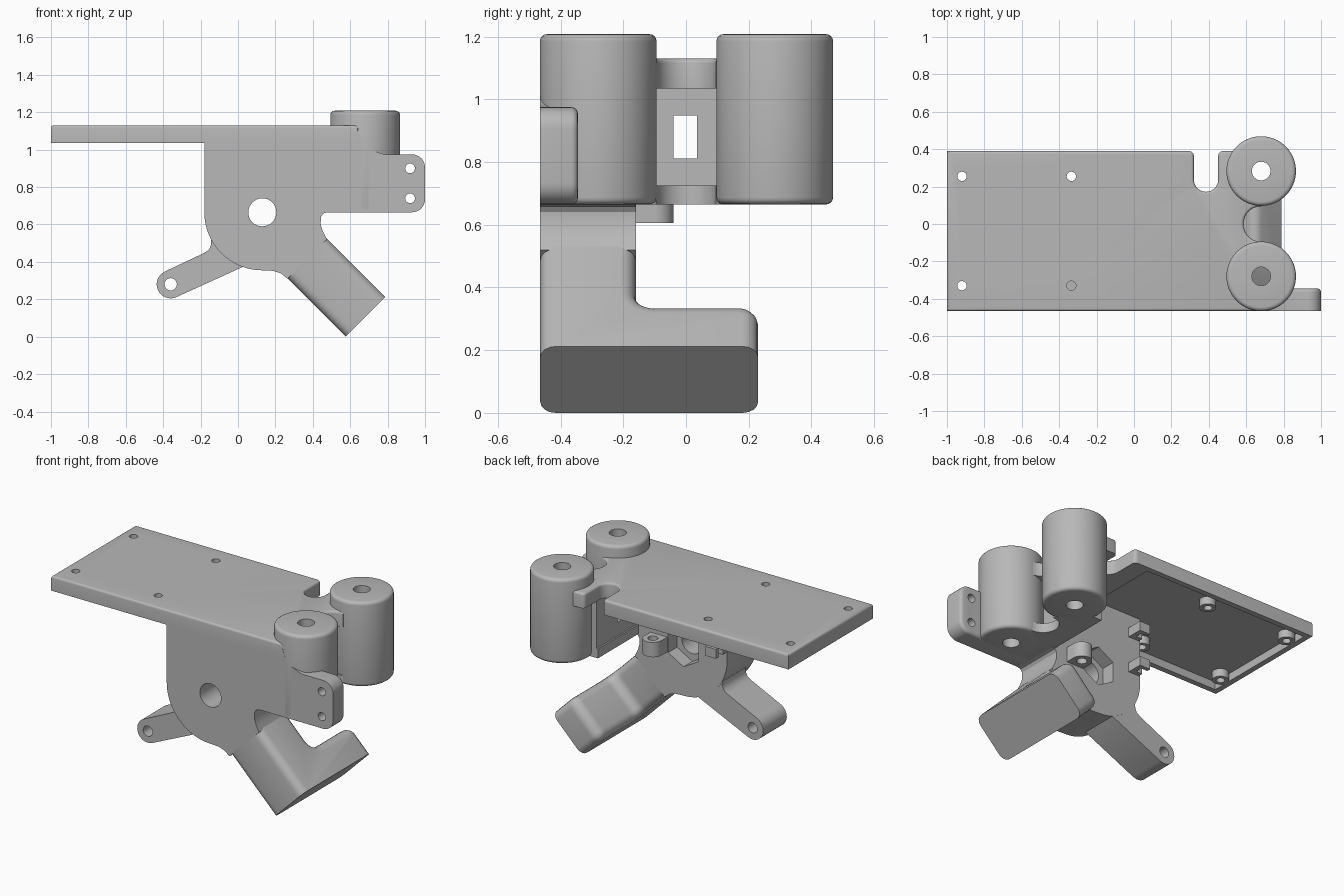
import bpy, bmesh
from math import sin, cos, radians, pi
from mathutils import Matrix, Vector

if "Cube" in bpy.data.objects:
    bpy.data.objects.remove(bpy.data.objects["Cube"])

grey = bpy.data.materials.new("plain grey")
grey.use_nodes = True
colour = (0.48, 0.48, 0.48, 1)
grey.diffuse_color = colour
grey.node_tree.nodes["Principled BSDF"].inputs["Base Color"].default_value = colour

FRONT, BACK = -0.465, -0.16


def arc(cx, cy, r, a, b, n=12):
    """Points along an arc from angle a to angle b in degrees."""
    steps = [radians(a + (b - a) * i / n) for i in range(n + 1)]
    return [(cx + r * cos(t), cy + r * sin(t)) for t in steps]


def prism(name, pts, axis, lo, hi, bevel=0, rule=None, matrix=None):
    """Extrude an outline along y (points are x, z) or z (points are x, y)."""
    def place(p, h):
        return (p[0], h, p[1]) if axis == "y" else (p[0], p[1], h)
    bm = bmesh.new()
    base = bm.faces.new([bm.verts.new(place(p, lo)) for p in pts])
    ext = bmesh.ops.extrude_face_region(bm, geom=[base])
    moved = [g for g in ext["geom"] if isinstance(g, bmesh.types.BMVert)]
    bmesh.ops.translate(bm, verts=moved, vec=Vector(place((0, 0), hi - lo)))
    bmesh.ops.recalc_face_normals(bm, faces=bm.faces)
    if bevel:
        edges = [e for e in bm.edges if rule(*[v.co for v in e.verts])]
        bmesh.ops.bevel(bm, geom=edges, offset=bevel, segments=4, profile=0.5,
                        affect="EDGES", clamp_overlap=True)
    if matrix:
        bm.transform(matrix)
    mesh = bpy.data.meshes.new(name)
    bm.to_mesh(mesh)
    bm.free()
    mesh.materials.append(grey)
    obj = bpy.data.objects.new(name, mesh)
    bpy.context.collection.objects.link(obj)
    return obj


def box(name, x, y, z):
    return prism(name, [(x[0], y[0]), (x[1], y[0]), (x[1], y[1]), (x[0], y[1])], "z", *z)


def rod(name, cx, cy, r, axis, lo, hi, n=32, **kw):
    return prism(name, arc(cx, cy, r, 0, 360 - 360 / n, n - 1), axis, lo, hi, **kw)


def cut(obj, cutter):
    """Subtract a cutter from a part, then discard the cutter."""
    mod = obj.modifiers.new("cut", "BOOLEAN")
    mod.operation, mod.solver, mod.object = "DIFFERENCE", "EXACT", cutter
    bpy.context.view_layer.objects.active = obj
    bpy.ops.object.modifier_apply(modifier=mod.name)
    bpy.data.objects.remove(cutter)


def level(h):
    """Rule choosing the edges lying at height h."""
    return lambda a, b: abs(a.z - h) < 1e-4 and abs(b.z - h) < 1e-4


parts = []

# Tray with a side slot, an end notch, a hollow underside and standoffs
notch = arc(0.68, 0, 0.095, 270, 90, 16)
outline = [(-1, FRONT), (0.64, FRONT)] + notch + [(0.6, 0.39)]
outline += arc(0.475, 0.365, 0.025, 90, 180, 4) + arc(0.385, 0.237, 0.065, 0, -180)
outline += arc(0.295, 0.365, 0.025, 0, 90, 4) + [(-1, 0.39)]
tray = prism("tray", outline, "z", 1.035, 1.13, 0.018, level(1.13))
cut(tray, box("tray_hollow", (-0.965, 0.2), (-0.43, 0.355), (1.0, 1.085)))
parts.append(tray)
for x in (-0.92, -0.335):
    for y in (-0.33, 0.255):
        cut(tray, rod("screw_cutter", x, y, 0.025, "z", 1, 1.2, 20))
        post = rod("standoff", x, y, 0.048, "z", 1.035, 1.09, 24)
        cut(post, rod("screw_cutter", x, y, 0.025, "z", 1, 1.2, 20))
        parts.append(post)

# Body with round hub, through hole and hexagonal nut pocket
outline = [(-0.18, 1.1)] + arc(0.13, 0.665, 0.31, 180, 270, 24)
outline += [(0.19, 0.352), (0.23, 0.338), (0.265, 0.31), (0.475, 0.52), (0.455, 0.56),
            (0.442, 0.6), (0.443, 0.64), (0.455, 0.658), (0.475, 0.665), (0.55, 0.665), (0.55, 1.1)]
body = prism("body", outline, "y", FRONT, BACK)
cut(body, rod("hub_cutter", 0.13, 0.665, 0.075, "y", -0.6, 0))
hexagon = arc(0.13, 0.665, 0.125, 30, 330, 5)
cut(body, prism("nut_cutter", hexagon, "y", -0.25, 0))
parts.append(body)

# Front mounting tab with two holes
outline = [(0.45, 1.1), (0.45, 0.665)] + arc(0.93, 0.735, 0.07, -90, 0, 8)
outline += arc(0.93, 0.905, 0.07, 0, 90, 8)
outline += [(0.78, 0.975), (0.71, 1.0), (0.66, 1.05), (0.64, 1.1)]
tab = prism("mounting_tab", outline, "y", FRONT, -0.345, 0.02,
            lambda a, b: min(a.y, b.y) > -0.35)
for z in (0.74, 0.9):
    cut(tab, rod("tab_cutter", 0.92, z, 0.026, "y", -0.6, 0, 20))
parts.append(tab)

# Two upright bored cylinders
for side, y in (("front", -0.28), ("back", 0.283)):
    post = rod(side + "_cylinder", 0.68, y, 0.186, "z", 0.665, 1.208, 64, bevel=0.022,
               rule=lambda a, b: abs(a.z - b.z) < 1e-4)
    bore = rod("bore_cutter", 0.68, y, 0.05, "z", 0.5, 1.4)
    cut(post, bore)
    parts.append(post)
    cut(tray, rod("bore_cutter", 0.68, y, 0.06, "z", 0.5, 1.4))
    if side == "front":
        cut(tab, rod("bore_cutter", 0.68, y, 0.06, "z", 0.5, 1.4))

# Web between the cylinders: lower lip and slotted panel
lip = [(0.45, -0.2), (0.55, -0.2)] + notch + [(0.55, 0.25), (0.45, 0.25)]
parts.append(prism("lower_lip", lip, "z", 0.665, 0.725))
panel = box("web_panel", (0.46, 0.555), (-0.2, 0.25), (0.7, 1.06))
cut(panel, box("slot_cutter", (0, 1), (-0.04, 0.035), (0.812, 0.948)))
parts.append(panel)

# Angled leg with a wide foot, made flat and then tilted
outline = [(-0.45, FRONT), (0, FRONT), (0, 0.23)] + arc(-0.14, 0.17, 0.06, 90, 180, 8)
outline += arc(-0.26, -0.1, 0.06, 0, -90, 8) + [(-0.45, BACK)]


def long_edge(a, b):
    return abs(a.z - b.z) < 1e-4 and min(a.x, b.x) < -0.001 and max(a.x, b.x) > -0.449


tilt = Matrix.Translation((0.682, 0, 0.106)) @ Matrix.Rotation(pi / 4, 4, "Y")
parts.append(prism("leg_and_foot", outline, "z", -0.15, 0.15, 0.05, long_edge, tilt))

# Side arm with an eye at its tip
outline = arc(-0.36, 0.28, 0.075, 115, 295, 16) + [(0.03, 0.375), (0.1, 0.45), (0, 0.58)]
outline += [(-0.142, 0.53), (-0.145, 0.49), (-0.155, 0.466), (-0.18, 0.448)]
arm = prism("side_arm", outline, "y", -0.4, BACK - 0.001)
cut(arm, rod("eye_cutter", -0.36, 0.28, 0.033, "y", -0.6, 0, 24))
parts.append(arm)

# Small bored boss on the back of the body
outline = [(0.245, -0.2), (0.365, -0.2)] + arc(0.305, -0.1, 0.06, 0, 180, 16)
boss = prism("boss", outline, "z", 0.605, 0.7)
cut(boss, rod("boss_cutter", 0.305, -0.1, 0.03, "z", 0.5, 0.8, 20))
parts.append(boss)

# Cable clips near the body edge
hook = [(-0.17, -0.17), (-0.095, -0.17), (-0.095, -0.06), (-0.17, -0.06),
        (-0.17, -0.085), (-0.125, -0.085), (-0.125, -0.13), (-0.17, -0.13)]
for z in (0.74, 0.97):
    parts.append(prism("cable_clip", hook, "z", z - 0.03, z + 0.03))

# Smooth the curves and keep the corners crisp
bpy.ops.object.select_all(action="DESELECT")
for part in parts:
    part.select_set(True)
bpy.context.view_layer.objects.active = parts[0]
bpy.ops.object.shade_smooth_by_angle(angle=radians(32))
